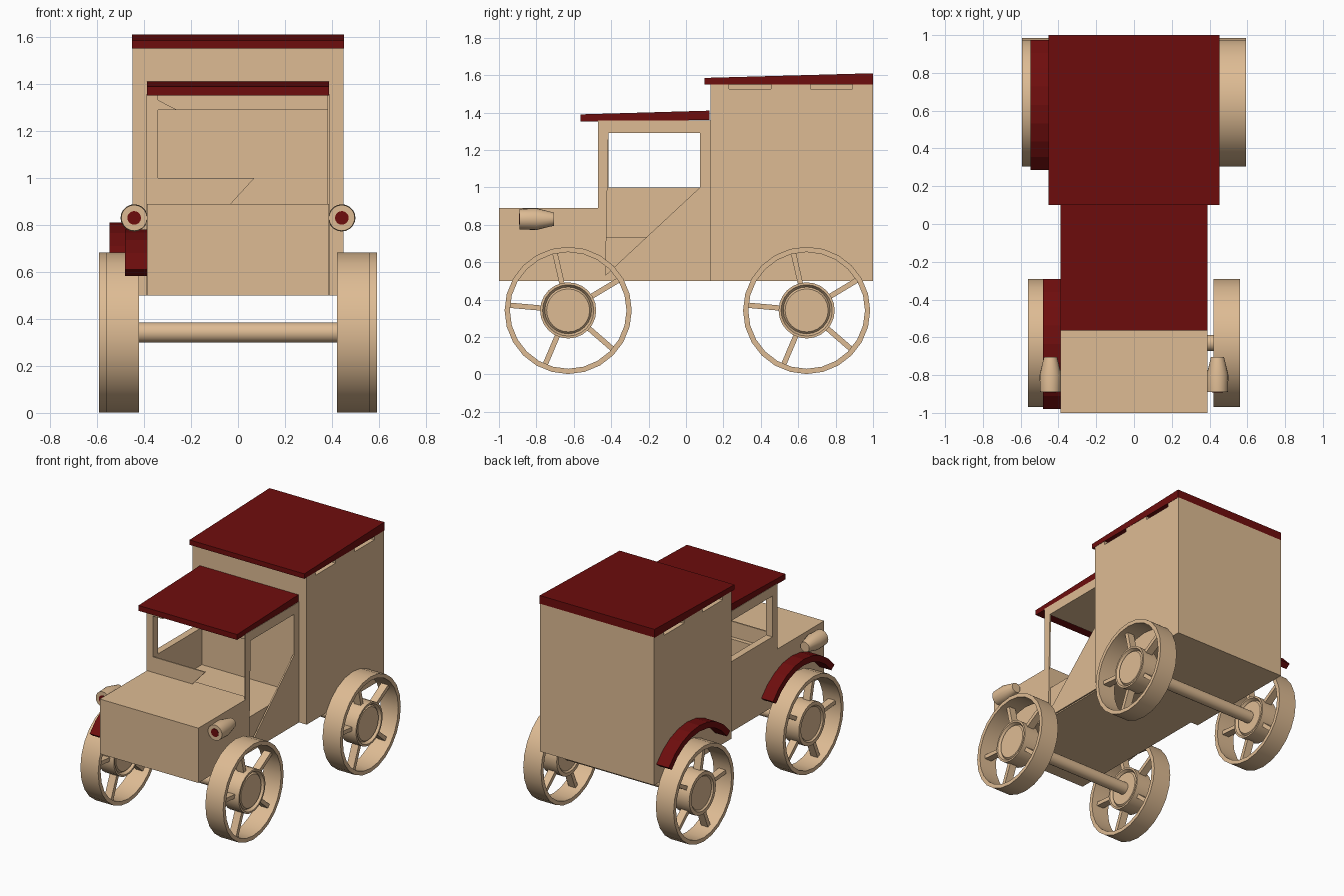
import bpy, bmesh, math
from mathutils import Vector

if "Cube" in bpy.data.objects:
    bpy.data.objects.remove(bpy.data.objects["Cube"])


def material(name, rgb):
    m = bpy.data.materials.new(name)
    m.diffuse_color = (*rgb, 1)
    m.use_nodes = True
    m.node_tree.nodes["Principled BSDF"].inputs["Base Color"].default_value = m.diffuse_color
    return m


TAN = material("tan wood", (0.73, 0.50, 0.295))
RED = material("dark red", (0.155, 0.004, 0.004))


def finish(name, bm, mat, smooth=False):
    bmesh.ops.recalc_face_normals(bm, faces=bm.faces)
    me = bpy.data.meshes.new(name)
    bm.to_mesh(me)
    bm.free()
    ob = bpy.data.objects.new(name, me)
    bpy.context.collection.objects.link(ob)
    me.materials.append(mat)
    if smooth:
        bpy.ops.object.select_all(action='DESELECT')
        ob.select_set(True)
        bpy.context.view_layer.objects.active = ob
        bpy.ops.object.shade_smooth_by_angle(angle=math.radians(32))
    return ob


def add_prism(bm, pts, axis, lo, hi):
    """Extrude an outline: axis X takes (y, z) points, axis Y takes (x, z)."""
    def at(p, d):
        return (d, p[0], p[1]) if axis == 'X' else (p[0], d, p[1])
    a = [bm.verts.new(at(p, lo)) for p in pts]
    b = [bm.verts.new(at(p, hi)) for p in pts]
    bm.faces.new(a)
    bm.faces.new(b)
    for i in range(len(pts)):
        j = (i + 1) % len(pts)
        bm.faces.new((a[i], a[j], b[j], b[i]))


def prism(name, pts, axis, lo, hi, mat=TAN, smooth=False):
    bm = bmesh.new()
    add_prism(bm, pts, axis, lo, hi)
    return finish(name, bm, mat, smooth)


def box(name, x, y, z, mat=TAN):
    return prism(name, [(y[0], z[0]), (y[1], z[0]), (y[1], z[1]), (y[0], z[1])], 'X', x[0], x[1], mat)


def frame(name, outer, inner, lo, hi):
    """Flat wall with a four-cornered opening."""
    bm = bmesh.new()
    loops = [[[bm.verts.new((d, *p)) for p in q] for q in (outer, inner)] for d in (lo, hi)]
    (oa, ia), (ob, ib) = loops
    for i in range(4):
        j = (i + 1) % 4
        for q in ((oa, oa, ia, ia), (ob, ob, ib, ib)):
            bm.faces.new((q[0][i], q[1][j], q[2][j], q[3][i]))
        for p, q in ((oa, ob), (ia, ib)):
            bm.faces.new((p[i], p[j], q[j], q[i]))
    return finish(name, bm, TAN)


def lathe(name, profile, centre, axis, n=24, mat=TAN):
    """Spin a closed (radius, distance) outline about an axis; radius 0 is a pole."""
    bm = bmesh.new()
    rings = []
    for r, d in profile:
        ring = []
        for k in range(n if r else 1):
            t = 2 * math.pi * k / n
            u, v = r * math.cos(t), r * math.sin(t)
            p = (d, u, v) if axis == 'X' else (u, d, v)
            ring.append(bm.verts.new(Vector(centre) + Vector(p)))
        rings.append(ring)
    for a, b in zip(rings, rings[1:] + rings[:1]):
        for k in range(n):
            quad = [a[k % len(a)], a[(k + 1) % len(a)], b[(k + 1) % len(b)], b[k % len(b)]]
            quad = list(dict.fromkeys(quad))
            if len(quad) > 2:
                bm.faces.new(quad)
    return finish(name, bm, mat, True)


# cargo body with shallow vent slots under the roof
cargo = box("cargo_body", (-0.45, 0.45), (0.13, 1.0), (0.5, 1.552))
for s in (-1, 1):
    for y0, y1 in ((0.23, 0.455), (0.665, 0.89)):
        cutter = box("vent_cutter", sorted((s * 0.40, s * 0.5)), (y0, y1), (1.525, 1.6))
        cutter.hide_render = True
        mod = cargo.modifiers.new("vent", 'BOOLEAN')
        mod.operation = 'DIFFERENCE'
        mod.solver = 'EXACT'
        mod.object = cutter
        bpy.context.view_layer.objects.active = cargo
        bpy.ops.object.modifier_apply(modifier=mod.name)
        bpy.data.objects.remove(cutter)

# sloping roofs
prism("cargo_roof", [(0.10, 1.55), (1.0, 1.55), (1.0, 1.61), (0.10, 1.585)], 'X', -0.452, 0.452, RED)
prism("cab_roof", [(-0.565, 1.352), (0.125, 1.36), (0.125, 1.41), (-0.565, 1.39)], 'X', -0.388, 0.388, RED)

# hood and cab
box("hood", (-0.388, 0.388), (-1.0, -0.43), (0.5, 0.89))
box("cab_floor", (-0.38, 0.37), (-0.43, 0.13), (0.5, 0.735))
box("cab_back", (-0.385, 0.385), (0.08, 0.13), (0.5, 1.355))
box("cab_ceiling", (-0.385, 0.38), (-0.42, 0.13), (1.29, 1.357))
wall = [(-0.47, 0.5), (0.13, 0.5), (0.13, 1.358), (-0.47, 1.358)]
frame("cab_left_wall", wall, [(-0.415, 1.0), (0.075, 1.0), (0.075, 1.29), (-0.415, 1.29)], -0.39, -0.34)
frame("cab_right_wall", wall, [(-0.43, 0.53), (0.075, 1.0), (0.075, 1.29), (-0.415, 1.29)], 0.38, 0.39)
# front panel remnants at the open windscreen
prism("windscreen_lower_panel", [(-0.385, 0.5), (0.07, 1.0), (-0.385, 1.0)], 'Y', -0.47, -0.46)
prism("windscreen_upper_corner", [(-0.385, 1.355), (-0.385, 1.29), (-0.26, 1.29)], 'Y', -0.47, -0.46)

# wheels and axles
WHEEL_Z = 0.342
for end, wy, wx in (("front", -0.63, 0.492), ("rear", 0.645, 0.522)):
    lathe(end + "_axle", [(0, -wx), (0.043, -wx), (0.043, wx), (0, wx)], (0, wy, WHEEL_Z), 'X', 20)
    for side, s in (("left", -1), ("right", 1)):
        c = (s * wx, wy, WHEEL_Z)
        tag = end + "_" + side
        lathe(tag + "_rim", [(0.34, -0.07), (0.34, 0.07), (0.312, 0.07), (0.312, -0.07)], c, 'X')
        lathe(tag + "_hub", [(0, -0.05), (0.115, -0.05), (0.125, -0.06), (0.15, -0.06),
                             (0.15, 0.06), (0.137, 0.06), (0.125, 0.04), (0.115, 0.052), (0, 0.052)], c, 'X')
        bm = bmesh.new()
        for k in range(5):
            t = math.radians(31 + 72 * k)
            u, v = Vector((math.cos(t), math.sin(t))), Vector((-math.sin(t), math.cos(t)))
            o = Vector((wy, WHEEL_Z))
            pts = [o + u * r + v * w for r, w in ((0.14, -0.014), (0.32, -0.014), (0.32, 0.014), (0.14, 0.014))]
            add_prism(bm, pts, 'X', c[0] - 0.027, c[0] + 0.027)
        finish(tag + "_spokes", bm, TAN)

# curved fenders, present on the left side only
for end, cy, cz, x0, x1 in (("front", -0.635, 0.345, -0.482, -0.385), ("rear", 0.63, 0.375, -0.547, -0.445)):
    angles = [math.radians(37.5 + 105 * i / 8) for i in range(9)]
    arc = [(0.435, t) for t in angles] + [(0.392, t) for t in reversed(angles)]
    prism(end + "_fender", [(cy + r * math.cos(t), cz + r * math.sin(t)) for r, t in arc], 'X', x0, x1, RED)

# headlights
for side, s in (("left", -1), ("right", 1)):
    c = (s * 0.442, 0, 0.83)
    lathe(side + "_headlight", [(0, -0.89), (0.055, -0.89), (0.058, -0.80), (0.035, -0.705), (0, -0.705)], c, 'Y', 20)
    lathe(side + "_headlight_lens", [(0, -0.893), (0.029, -0.893), (0.029, -0.888), (0, -0.888)], c, 'Y', 20, RED)
